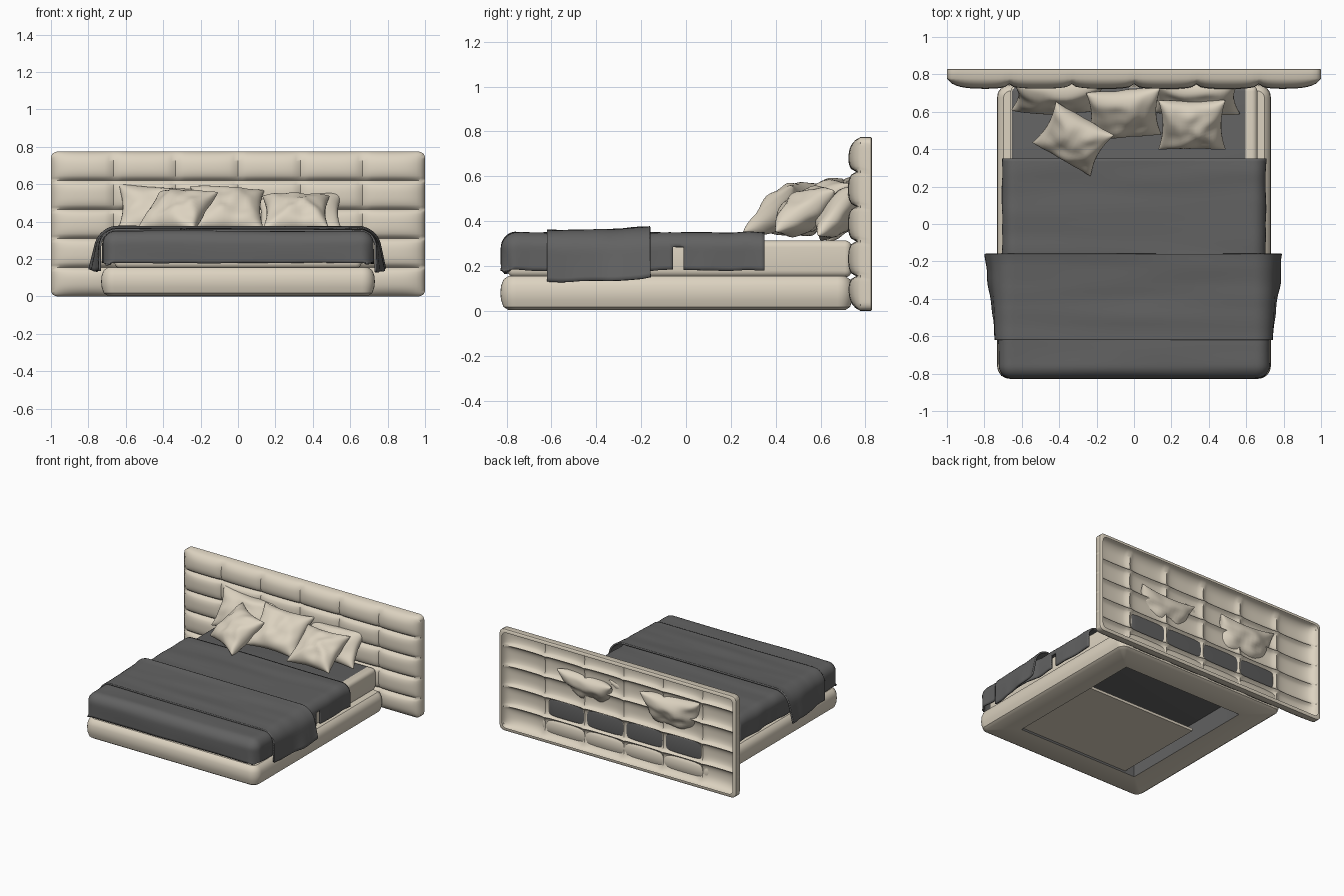
import bpy, bmesh, math
from mathutils import Matrix, Vector, noise

if "Cube" in bpy.data.objects:
    bpy.data.objects.remove(bpy.data.objects["Cube"])


def material(name, colour):
    m = bpy.data.materials.new(name)
    m.use_nodes = True
    m.diffuse_color = (*colour, 1)
    bsdf = m.node_tree.nodes["Principled BSDF"]
    bsdf.inputs["Base Color"].default_value = (*colour, 1)
    bsdf.inputs["Roughness"].default_value = 0.8
    return m


beige = material("beige fabric", (0.72, 0.65, 0.53))
grey = material("dark grey linen", (0.122, 0.122, 0.122))


def finish(name, bm, mats, angle=40):
    bmesh.ops.recalc_face_normals(bm, faces=bm.faces)
    mesh = bpy.data.meshes.new(name)
    bm.to_mesh(mesh)
    bm.free()
    for m in mats:
        mesh.materials.append(m)
    ob = bpy.data.objects.new(name, mesh)
    bpy.context.collection.objects.link(ob)
    bpy.ops.object.select_all(action='DESELECT')
    ob.select_set(True)
    bpy.context.view_layer.objects.active = ob
    bpy.ops.object.shade_smooth_by_angle(angle=math.radians(angle))
    return ob


def surface(bm, nu, nv, point):
    """Grid of quads over u, v in 0..1, shaped by point(u, v)."""
    rows = [[bm.verts.new(point(i / nu, j / nv)) for i in range(nu + 1)]
            for j in range(nv + 1)]
    for a, b in zip(rows, rows[1:]):
        for i in range(nu):
            bm.faces.new((a[i], a[i + 1], b[i + 1], b[i]))


def box(bm, low, high):
    verts = bmesh.ops.create_cube(bm, size=1)["verts"]
    for v in verts:
        v.co = Vector([l + (c + 0.5) * (h - l) for c, l, h in zip(v.co, low, high)])


def round_corner(x, z, hx, hz, r):
    """Pull a point of a rectangle inside its rounded corner."""
    ex, ez = abs(x) - (hx - r), abs(z) - (hz - r)
    if ex > 0 and ez > 0:
        k = min(1, r / math.hypot(ex, ez))
        x = math.copysign(hx - r + ex * k, x)
        z = math.copysign(hz - r + ez * k, z)
    return x, z


# Headboard: tufted front skin, open at the back with a thin rim
COLS, ROWS, HALF_H = 6, 5, 0.3875


def tuft(u, v):
    cu, cv = (u * COLS % 1) * 2 - 1, (v * ROWS % 1) * 2 - 1
    row = 0.35 + 0.65 * math.sqrt(1 - abs(cv) ** 2.6)
    col = 0.55 + 0.45 * math.sqrt(1 - abs(cu) ** 3)
    border = math.sqrt((1 - abs(2 * u - 1) ** 16) * (1 - abs(2 * v - 1) ** 10))
    x, z = round_corner(u * 2 - 1, (v * 2 - 1) * HALF_H, 1, HALF_H, 0.035)
    return (x, 0.778 - 0.056 * row * col * border, z + HALF_H)


bm = bmesh.new()
surface(bm, COLS * 14, ROWS * 12, tuft)
edges = [e for e in bm.edges if e.is_boundary]
for y, inset in ((0.825, 0), (0.83, 0.006), (0.83, 0.018)):
    out = bmesh.ops.extrude_edge_only(bm, edges=edges)["geom"]
    edges = [g for g in out if isinstance(g, bmesh.types.BMEdge)]
    for v in (g for g in out if isinstance(g, bmesh.types.BMVert)):
        v.co.y = y
        v.co.x *= 1 - inset
        v.co.z = HALF_H + (v.co.z - HALF_H) * (1 - inset / HALF_H)
finish("headboard", bm, [beige], 50)

# Bed frame: padded rail profile swept round a rounded rectangle
RAIL = [(0.22, 0.004), (0.035, 0.004), (0.014, 0.018), (0.003, 0.05), (0, 0.08),
        (0.003, 0.112), (0.014, 0.14), (0.035, 0.155), (0.22, 0.155)]
bm = bmesh.new()
rings = []
for inset, z in RAIL:
    r = max(0.07 - inset, 0.004)
    ring = []
    for k, (sx, sy) in enumerate(((1, 1), (-1, 1), (-1, -1), (1, -1))):
        for i in range(7):
            a = math.pi / 2 * (k + i / 6)
            ring.append(bm.verts.new((sx * (0.732 - inset - r) + r * math.cos(a),
                                      sy * (0.787 - inset - r) + r * math.sin(a) - 0.041, z)))
    rings.append(ring)
for a, b in zip(rings, rings[1:] + rings[:1]):
    for i in range(len(a)):
        j = (i + 1) % len(a)
        face = bm.faces.new((a[i], a[j], b[j], b[i]))
        face.material_index = int(b is rings[0])
finish("bed_frame", bm, [beige, grey], 35)

# Base panel under the bed, with a gap at the head end and one side
bm = bmesh.new()
box(bm, (-0.43, -0.61, 0.02), (0.515, 0.12, 0.04))
finish("base_panel", bm, [beige])

# Mattress with a dark sheet on the top, underside and head end
bm = bmesh.new()
box(bm, (-0.66, -0.795, 0.15), (0.66, 0.739, 0.314))
bmesh.ops.bevel(bm, geom=bm.edges[:], offset=0.03, segments=4, profile=0.5,
                affect='EDGES')
bmesh.ops.bisect_plane(bm, geom=bm.verts[:] + bm.edges[:] + bm.faces[:],
                       plane_co=(0.595, 0, 0), plane_no=(1, 0, 0))
bm.normal_update()
for f in bm.faces:
    sheet = f.normal.z > 0.8 and f.calc_center_median().x < 0.595
    if sheet or f.normal.y > 0.9 or f.normal.z < -0.9:
        f.material_index = 1
finish("mattress", bm, [beige, grey])


# Cloth laid over the bed, hanging at the sides and optionally the front
def drape(name, hx, y0, y1, top, bottom, r, wrinkle, front=False, flare=0,
          spread=0, notch=None):
    hang = r * math.pi / 2 + (top - bottom) - r
    inner, edge = hx - r, y0 + (r if front else 0)

    def point(u, v):
        s = (u * 2 - 1) * (inner + hang)
        start = edge - (hang if front else 0)
        t = start + (y1 - start) * v
        ex = math.copysign(max(0, abs(s) - inner), s)
        ey = min(0, t - edge)
        p = Vector((s - ex, t - ey, top))
        # the foot of the cloth lies wider than the head
        p.x *= 1 + spread / inner * max(0, min(1, -(t + 0.2) / 0.1))
        e = Vector((ex, ey, 0))
        length = min(e.length, hang)
        crease = noise.noise(Vector((s * 1.6, t * 9, top * 20))) * wrinkle
        if length > 0:
            d = e.normalized()
            arc = min(length / r, math.pi / 2)
            drop = r * (1 - math.cos(arc)) + max(0, length - r * math.pi / 2)
            fold = noise.noise(Vector((s * 2, t * 8, 3))) * wrinkle * drop * 9
            p += d * (r * math.sin(arc) + fold + flare * v * drop / (top - bottom))
            p.z -= drop
            p.z += noise.noise(Vector((s * 3, t * 6, 7))) * drop * 0.06
        p.z += crease + (0.018 * v ** 3 if flare else 0)
        return p

    bm = bmesh.new()
    surface(bm, 96, 84, point)
    if notch:
        gap = [f for f in bm.faces if notch(f.calc_center_median())]
        bmesh.ops.delete(bm, geom=gap, context='FACES')
    ob = finish(name, bm, [grey], 60)
    solid = ob.modifiers.new("thickness", 'SOLIDIFY')
    solid.thickness = 0.012
    solid.offset = -1


drape("blanket", 0.705, -0.826, 0.35, 0.35, 0.178, 0.07, 0.006, front=True, spread=0.02,
      notch=lambda c: c.x > 0.6 and -0.055 < c.y < -0.015 and c.z < 0.285)
drape("folded_throw", 0.742, -0.62, -0.16, 0.36, 0.132, 0.095, 0.006, flare=0.055)


# Pillows: two bulged skins meeting in a pinched square seam
def pillow(name, loc, half, thick, tilt, spin=0, yaw=0, seed=0):
    place = (Matrix.Translation(loc) @ Matrix.Rotation(math.radians(yaw), 4, 'Z')
             @ Matrix.Rotation(math.radians(tilt), 4, 'X')
             @ Matrix.Rotation(math.radians(spin), 4, 'Z'))
    bm = bmesh.new()
    for side in (1, -1):
        def point(u, v):
            a, b = math.sin((u - 0.5) * math.pi), math.sin((v - 0.5) * math.pi)
            puff = max(0, (1 - a * a) * (1 - b * b)) ** 0.42
            crumple = noise.noise(Vector((a * 2 + seed, b * 2, side))) * 0.3
            return place @ Vector((half[0] * a * (1 - 0.13 * (1 - b * b)),
                                   half[1] * b * (1 - 0.13 * (1 - a * a)),
                                   side * thick * puff * (1 + crumple)))
        surface(bm, 24, 24, point)
    bmesh.ops.remove_doubles(bm, verts=bm.verts, dist=0.0005)
    finish(name, bm, [beige], 60)


pillow("back_pillow_right", (-0.40, 0.69, 0.455), (0.25, 0.15), 0.09, 62, -4, 4, 1)
pillow("back_pillow_left", (0.33, 0.68, 0.435), (0.235, 0.14), 0.075, 52, 3, -3, 2)
pillow("middle_cushion", (-0.055, 0.59, 0.462), (0.20, 0.17), 0.085, 43, -5, 8, 3)
pillow("right_cushion", (-0.325, 0.455, 0.455), (0.18, 0.162), 0.085, 39, 0, -30, 4)
pillow("left_cushion", (0.31, 0.53, 0.445), (0.18, 0.16), 0.085, 35, 0, 0, 5)
